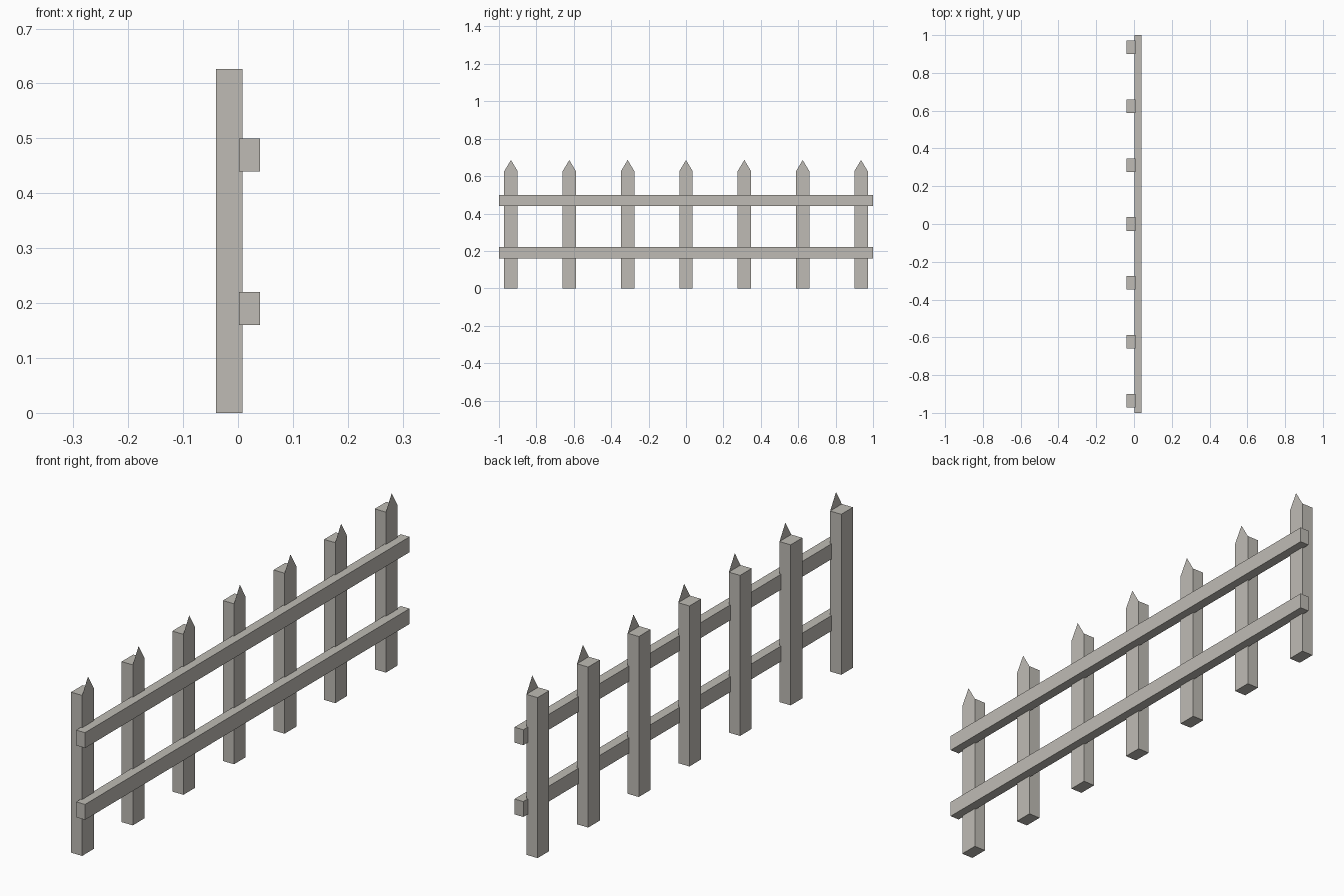
import bpy
import bmesh
from mathutils import Matrix, Vector

cube = bpy.data.objects.get("Cube")
if cube:
    bpy.data.objects.remove(cube, do_unlink=True)

# Single weathered wood colour
wood = bpy.data.materials.new("weathered_wood")
wood.use_nodes = True
colour = (0.52, 0.50, 0.46, 1)
wood.diffuse_color = colour
bsdf = wood.node_tree.nodes["Principled BSDF"]
bsdf.inputs["Base Color"].default_value = colour
bsdf.inputs["Roughness"].default_value = 0.9


def add_board(name, low, high, tip_height=0):
    """Square board; a tip height adds a thin pointed face above its +x side."""
    low, high = Vector(low), Vector(high)
    bm = bmesh.new()
    place = Matrix.Translation((low + high) / 2) @ Matrix.Diagonal((*(high - low), 1))
    bmesh.ops.create_cube(bm, size=1, matrix=place)
    if tip_height:
        apex = bm.verts.new((high.x, (low.y + high.y) / 2, high.z + tip_height))
        corners = [v for v in bm.verts if v is not apex
                   and v.co.x > high.x - 0.001 and v.co.z > high.z - 0.001]
        corners.sort(key=lambda v: v.co.y)
        bm.faces.new((*corners, apex))
    mesh = bpy.data.meshes.new(name)
    bm.to_mesh(mesh)
    bm.free()
    mesh.materials.append(wood)
    obj = bpy.data.objects.new(name, mesh)
    bpy.context.collection.objects.link(obj)
    return obj


# Seven evenly spaced pickets
for i in range(7):
    y = (i - 3) * 0.312
    add_board(f"picket_{i + 1}", (-0.04, y - 0.036, 0), (0.008, y + 0.036, 0.626), 0.06)

# Two long rails along the +x side
for name, z in (("lower_rail", 0.16), ("upper_rail", 0.44)):
    add_board(name, (0.002, -1, z), (0.04, 1, z + 0.06))
